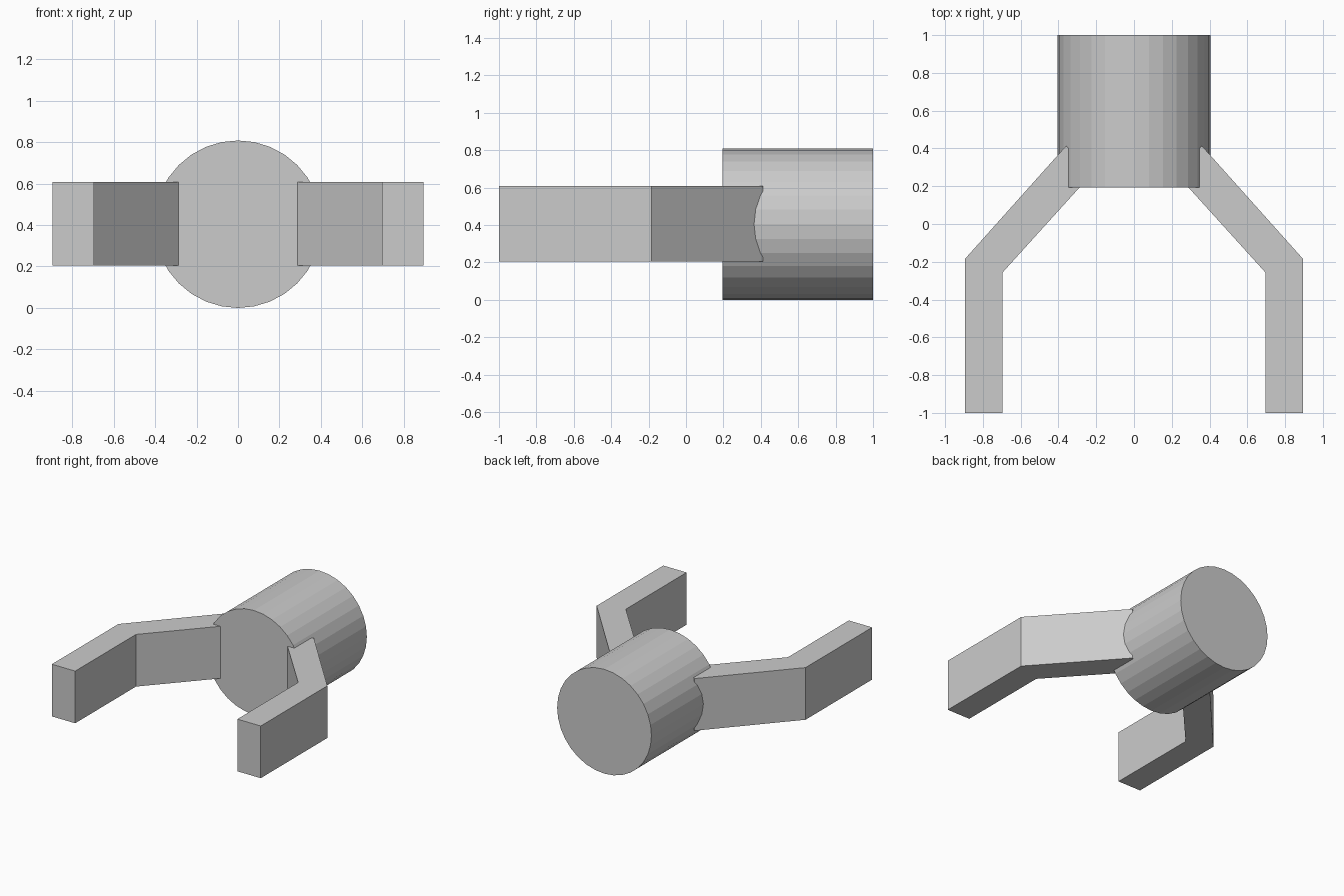
import bpy, bmesh, math

if "Cube" in bpy.data.objects:
    bpy.data.objects.remove(bpy.data.objects["Cube"])

# Round body lying along y
bpy.ops.mesh.primitive_cylinder_add(vertices=32, radius=0.404, depth=0.806,
                                    location=(0, 0.597, 0.404),
                                    rotation=(math.pi / 2, 0, 0))
bpy.context.object.name = "body"

# Bent arm: top outline extruded upward
OUTLINE = [(0.695, -1), (0.895, -1), (0.895, -0.185),
           (0.36, 0.413), (0.21, 0.28), (0.695, -0.256)]
Z_LOW, Z_HIGH = 0.204, 0.608


def make_arm(name, side):
    bm = bmesh.new()
    base = bm.faces.new([bm.verts.new((side * x, y, Z_LOW)) for x, y in OUTLINE])
    top = bmesh.ops.extrude_face_region(bm, geom=[base])["geom"]
    verts = [v for v in top if isinstance(v, bmesh.types.BMVert)]
    bmesh.ops.translate(bm, verts=verts, vec=(0, 0, Z_HIGH - Z_LOW))
    bmesh.ops.recalc_face_normals(bm, faces=bm.faces)
    mesh = bpy.data.meshes.new(name)
    bm.to_mesh(mesh)
    bm.free()
    bpy.context.collection.objects.link(bpy.data.objects.new(name, mesh))


make_arm("right_arm", 1)
make_arm("left_arm", -1)
